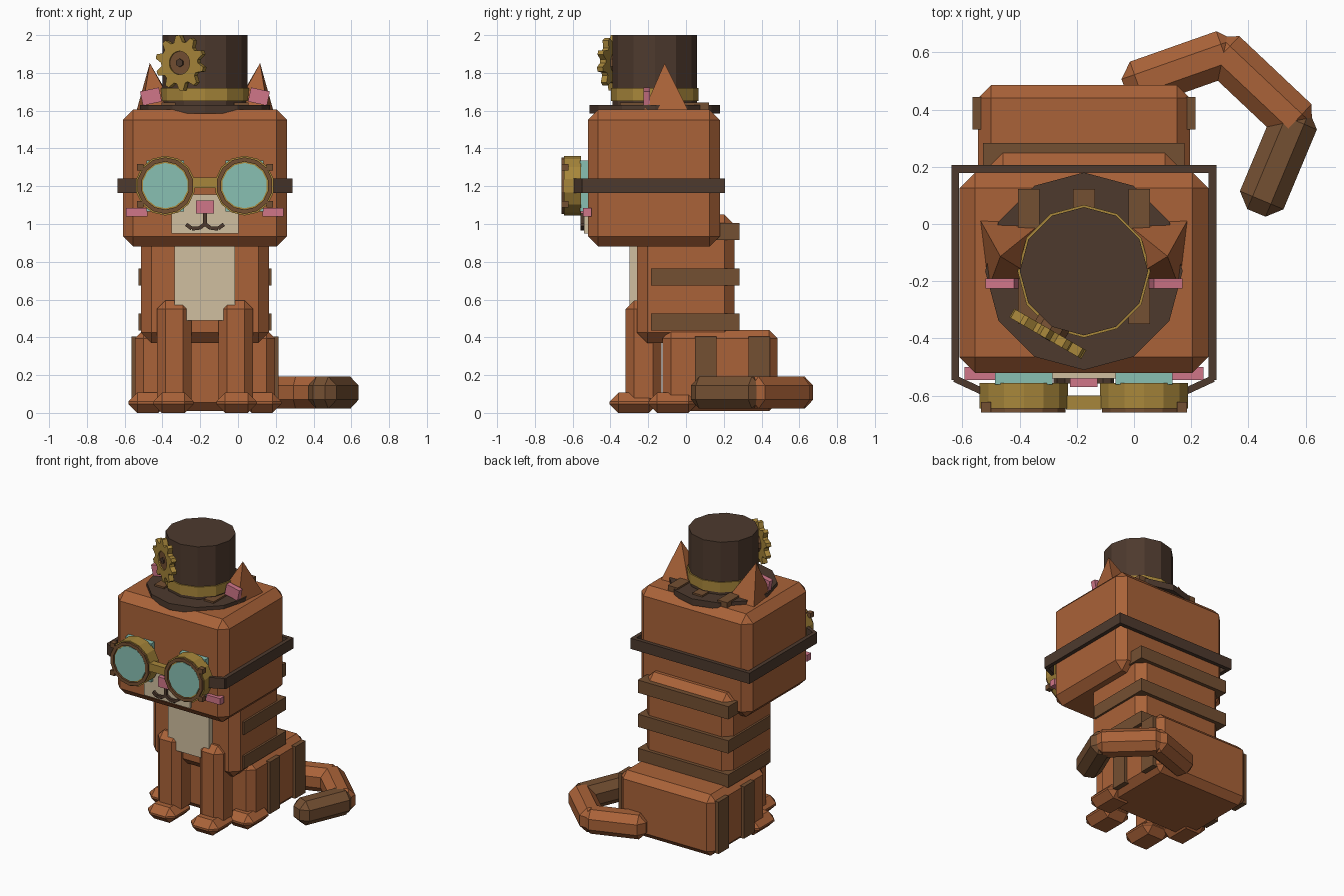
import bpy, bmesh, math
from mathutils import Vector, Matrix

if "Cube" in bpy.data.objects:
    bpy.data.objects.remove(bpy.data.objects["Cube"])

CX = -0.175  # the cat's own mid-plane (the tail pushes it left of the origin)


def material(name, rgb):
    m = bpy.data.materials.new(name)
    m.diffuse_color = (*rgb, 1)
    m.use_nodes = True
    m.node_tree.nodes["Principled BSDF"].inputs["Base Color"].default_value = m.diffuse_color
    return m


FUR = material("orange_fur", (0.40, 0.123, 0.040))
STRIPE = material("brown_stripe", (0.175, 0.079, 0.032))
DARK = material("dark_leather", (0.075, 0.042, 0.027))
BRASS = material("brass", (0.39, 0.24, 0.043))
GLASS = material("teal_glass", (0.25, 0.53, 0.45))
PINK = material("pink_skin", (0.63, 0.18, 0.25))
CREAM = material("cream_fur", (0.63, 0.52, 0.35))


def finish(name, bm, mat, matrix=Matrix()):
    bmesh.ops.recalc_face_normals(bm, faces=bm.faces)
    me = bpy.data.meshes.new(name)
    bm.to_mesh(me)
    bm.free()
    me.materials.append(mat)
    ob = bpy.data.objects.new(name, me)
    ob.matrix_world = Matrix.Translation((CX, 0, 0)) @ matrix
    bpy.context.collection.objects.link(ob)
    return ob


def box(name, mat, x, y, z, bevel=0, rot=None):
    """Box from (min, max) ranges, with optional chamfer and rotation."""
    lo, hi = Vector((x[0], y[0], z[0])), Vector((x[1], y[1], z[1]))
    bm = bmesh.new()
    bmesh.ops.create_cube(bm, size=1)
    bmesh.ops.scale(bm, vec=hi - lo, verts=bm.verts)
    if bevel:
        bmesh.ops.bevel(bm, geom=bm.edges[:], offset=bevel, segments=1, affect='EDGES')
    mtx = Matrix.Translation((lo + hi) / 2)
    return finish(name, bm, mat, mtx @ rot if rot else mtx)


def bar(name, mat, a, b, width, height, bevel=0, extra=0):
    """Box laid along the line from a to b; height is across it in z."""
    a, b = Vector(a), Vector(b)
    d = b - a
    bm = bmesh.new()
    bmesh.ops.create_cube(bm, size=1)
    bmesh.ops.scale(bm, vec=(d.length + extra, width, height), verts=bm.verts)
    if bevel:
        bmesh.ops.bevel(bm, geom=bm.edges[:], offset=bevel, segments=1, affect='EDGES')
    pitch = -math.atan2(d.z, math.hypot(d.x, d.y))
    rot = Matrix.Rotation(math.atan2(d.y, d.x), 4, 'Z') @ Matrix.Rotation(pitch, 4, 'Y')
    return finish(name, bm, mat, Matrix.Translation((a + b) / 2) @ rot)


def disc(name, mat, radii, z0, z1, matrix=Matrix(), inner=0):
    """Extruded disc or ring; radii gives the outline radius at each step."""
    n = len(radii)
    bm = bmesh.new()

    def loop(rs, z):
        return [bm.verts.new((r * math.sin(math.tau * i / n), r * math.cos(math.tau * i / n), z))
                for i, r in enumerate(rs)]
    o0, o1 = loop(radii, z0), loop(radii, z1)
    pairs = [(o0, o1)]
    if inner:
        i0, i1 = loop([inner] * n, z0), loop([inner] * n, z1)
        pairs += [(i0, i1), (o0, i0), (o1, i1)]
    else:
        bm.faces.new(o0)
        bm.faces.new(o1)
    for p, q in pairs:
        for i in range(n):
            j = (i + 1) % n
            bm.faces.new((p[i], p[j], q[j], q[i]))
    return finish(name, bm, mat, matrix)


FRONT = Matrix.Rotation(math.radians(90), 4, 'X')  # turns local z to face -y

# Body
box("torso", FUR, (-0.338, 0.338), (-0.26, 0.258), (0.37, 1.05), 0.055)
box("haunches", FUR, (-0.37, 0.37), (-0.125, 0.485), (0.01, 0.44), 0.045)
box("chest_patch", CREAM, (-0.16, 0.16), (-0.30, -0.25), (0.49, 0.95))
for i in range(3):
    z = 0.48 + 0.24 * i
    box("back_stripe", STRIPE, (-0.352, 0.352), (-0.185, 0.283), (z - 0.045, z + 0.045))

# Head and face
box("head", FUR, (-0.435, 0.435), (-0.52, 0.18), (0.88, 1.605), 0.055)
box("muzzle", CREAM, (-0.178, 0.178), (-0.54, -0.51), (0.95, 1.155))
box("nose", PINK, (-0.048, 0.048), (-0.57, -0.53), (1.055, 1.125))
box("mouth_line", DARK, (-0.01, 0.01), (-0.558, -0.53), (0.995, 1.06))

# Hat
HAT = Matrix.Translation((0, -0.165, 0))
disc("hat_brim", DARK, [0.345] * 12, 1.585, 1.63, HAT)
disc("hat_crown", DARK, [0.224] * 12, 1.62, 2.0, HAT)
disc("hat_band", BRASS, [0.232] * 12, 1.65, 1.72, HAT)
for x in (-0.193, 0, 0.193):
    y0 = -0.35 if x else -0.2
    box("head_stripe", STRIPE, (x - 0.038, x + 0.038), (y0, 0.122), (1.59, 1.642))

# Gear on the hat, turned 30 degrees to the side
GEAR = HAT @ Matrix.Translation((0, 0, 1.853)) @ Matrix.Rotation(math.radians(-30), 4, 'Z') @ FRONT
teeth = [0.147 if i % 4 in (0, 3) else 0.112 for i in range(40)]
disc("gear", BRASS, teeth, 0.235, 0.27, GEAR, inner=0.062)
disc("gear_hub", STRIPE, [0.064] * 10, 0.2, 0.262, GEAR)
disc("gear_pin", DARK, [0.022] * 6, 0.25, 0.272, GEAR)

# Goggle bridge and rear strap
box("goggle_bridge", BRASS, (-0.062, 0.062), (-0.648, -0.60), (1.19, 1.245))
box("strap_back", DARK, (-0.463, 0.463), (0.178, 0.206), (1.165, 1.24))

# Paired parts, right and left
for s, side in ((1, "right"), (-1, "left")):
    def span(a, b):
        return tuple(sorted((s * a, s * b)))

    # Legs and paws
    box(side + "_front_leg", FUR, span(0.072, 0.255), (-0.32, -0.13), (0.03, 0.595), 0.045)
    box(side + "_front_paw", FUR, span(0.06, 0.275), (-0.405, -0.15), (0.0, 0.107), 0.047)
    box(side + "_back_paw", FUR, span(0.20, 0.405), (-0.20, 0.06), (0.0, 0.107), 0.047)
    # Haunch stripes
    for y in (0.105, 0.387):
        box(side + "_haunch_stripe", STRIPE, span(0.34, 0.39), (y - 0.057, y + 0.057), (0.04, 0.405))

    # Cheek and smile
    box(side + "_cheek", PINK, span(0.305, 0.417), (-0.545, -0.50), (1.04, 1.085))
    smile = [(0.0, 1.0), (0.03, 0.978), (0.07, 0.976), (0.1, 0.998)]
    for p, q in zip(smile, smile[1:]):
        bar(side + "_smile", DARK, (s * p[0], -0.546, p[1]), (s * q[0], -0.546, q[1]), 0.024, 0.02)

    # Ear: leaning four-sided pyramid with pink plate
    bm = bmesh.new()
    base = [bm.verts.new((s * x, y, 1.59)) for x, y in
            ((0.365, 0.018), (0.335, -0.228), (0.15, -0.2), (0.14, 0.01))]
    tip = bm.verts.new((s * 0.292, -0.113, 1.852))
    bm.faces.new(base)
    for i in range(4):
        bm.faces.new((base[i], base[(i + 1) % 4], tip))
    finish(side + "_ear", bm, FUR)
    box(side + "_inner_ear", PINK, span(0.235, 0.337), (-0.226, -0.19), (1.637, 1.713),
        rot=Matrix.Rotation(s * math.radians(12), 4, 'Y'))

    # Eye block and goggle
    gx = s * 0.21
    box(side + "_eye", GLASS, (gx - 0.1, gx + 0.1), (-0.56, -0.51), (1.065, 1.335))
    eye = Matrix.Translation((gx, 0, 1.203)) @ FRONT
    disc(side + "_goggle_barrel", BRASS, [0.158] * 14, 0.555, 0.645, eye)
    disc(side + "_goggle_rim", STRIPE, [0.15] * 14, 0.63, 0.658, eye, inner=0.127)
    disc(side + "_lens", GLASS, [0.12] * 14, 0.64, 0.651, eye)
    for z in (1.105, 1.3):
        box(side + "_goggle_stud", STRIPE, span(0.325, 0.36), (-0.658, -0.622), (z - 0.017, z + 0.017))

    # Strap along the side and bending in to the goggle
    box(side + "_strap", DARK, span(0.436, 0.463), (-0.545, 0.18), (1.165, 1.24))
    bar(side + "_strap_bend", DARK, (s * 0.452, -0.54, 1.2025), (s * 0.355, -0.585, 1.2025), 0.024, 0.075)

# Tail curling round the right side, with a brown tip
tail = [(0.19, 0.49), (0.488, 0.595), (0.737, 0.36), (0.622, 0.085)]
for i, (p, q) in enumerate(zip(tail, tail[1:])):
    bar("tail_tip" if i == 2 else "tail_segment", STRIPE if i == 2 else FUR,
        (*p, 0.107), (*q, 0.107), 0.165, 0.17, 0.048, 0.1)
